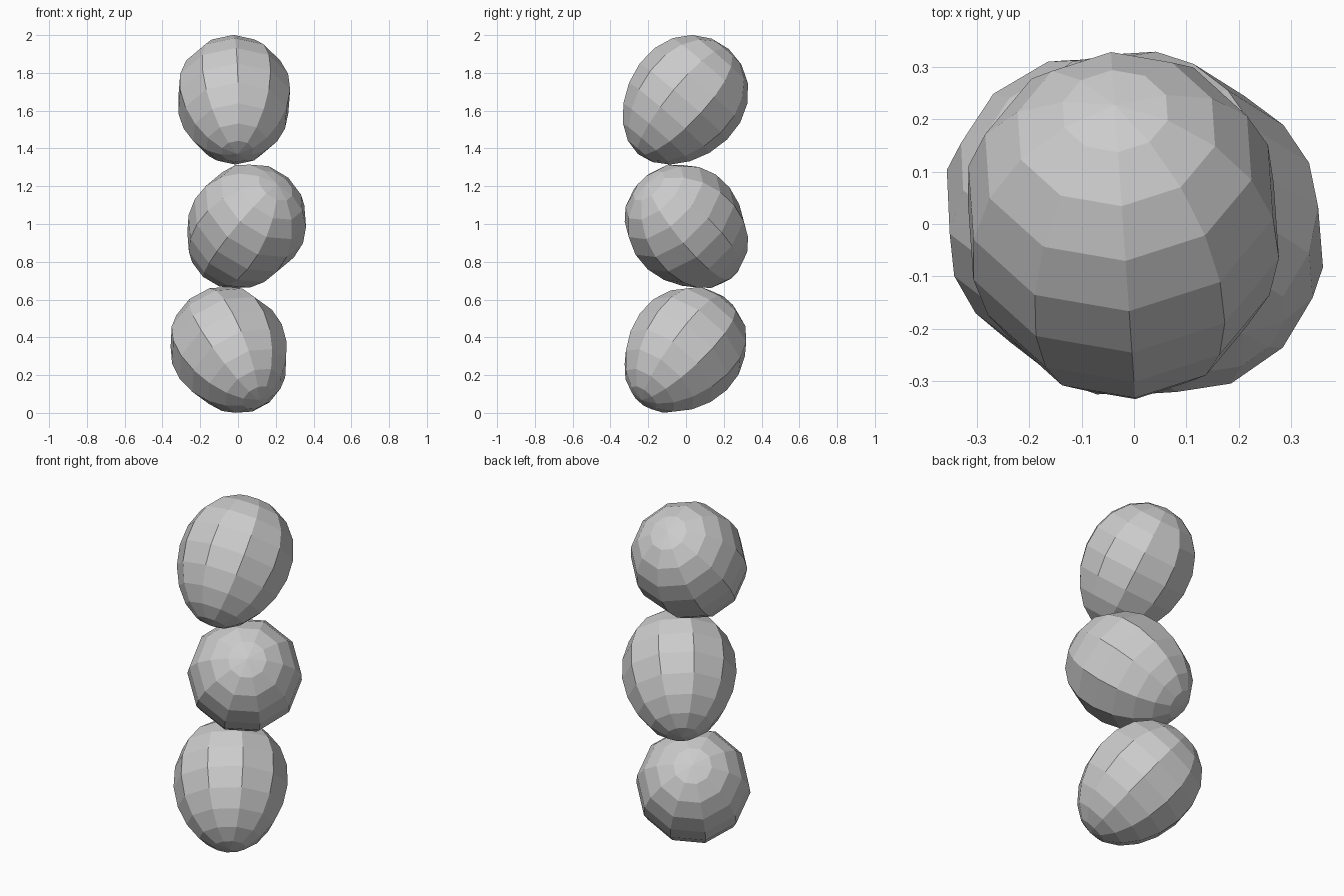
import bpy, bmesh
from math import sin, cos, pi, radians
from mathutils import Matrix, Vector

if "Cube" in bpy.data.objects:
    bpy.data.objects.remove(bpy.data.objects["Cube"])

SIDES, RINGS = 10, 10
RADIUS, HALF_LENGTH, TAPER = 0.307, 0.368, 0.1


def egg(name, centre, azimuth, elevation, spin):
    """Flat-shaded egg, blunt end pointing along azimuth/elevation (degrees)."""
    bm = bmesh.new()
    bmesh.ops.create_uvsphere(bm, u_segments=SIDES, v_segments=RINGS, radius=1)
    # put a vertex column on local +x, then shape the sphere into an egg
    first = min((v.co for v in bm.verts if abs(v.co.z) < 0.01),
                key=lambda c: abs(c.y) - c.x)
    offset = Vector((1, 0)).angle_signed(first.xy)  # clockwise angle
    bm.transform(Matrix.Rotation(offset + radians(spin), 4, 'Z'))
    for v in bm.verts:
        k = RADIUS * (1 + TAPER * v.co.z)
        v.co = (v.co.x * k, v.co.y * k, v.co.z * HALF_LENGTH)
    # tilt the long axis
    bm.transform(Matrix.Rotation(radians(azimuth), 4, 'Z')
                 @ Matrix.Rotation(radians(90 - elevation), 4, 'Y'))
    # centre the bounds on the target position
    lo = Vector([min(v.co[i] for v in bm.verts) for i in range(3)])
    hi = Vector([max(v.co[i] for v in bm.verts) for i in range(3)])
    bm.transform(Matrix.Translation(Vector(centre) - (lo + hi) / 2))
    mesh = bpy.data.meshes.new(name)
    bm.to_mesh(mesh)
    bm.free()
    obj = bpy.data.objects.new(name, mesh)
    bpy.context.collection.objects.link(obj)
    return obj


# three stacked stones, each leaning a different way
egg("bottom_stone", (-0.05, -0.003, 0.334), 124, 44, 13)
egg("middle_stone", (0.046, 0.002, 0.988), -52, 40, 13)
egg("top_stone", (-0.02, -0.003, 1.658), 94, 49, 0)
